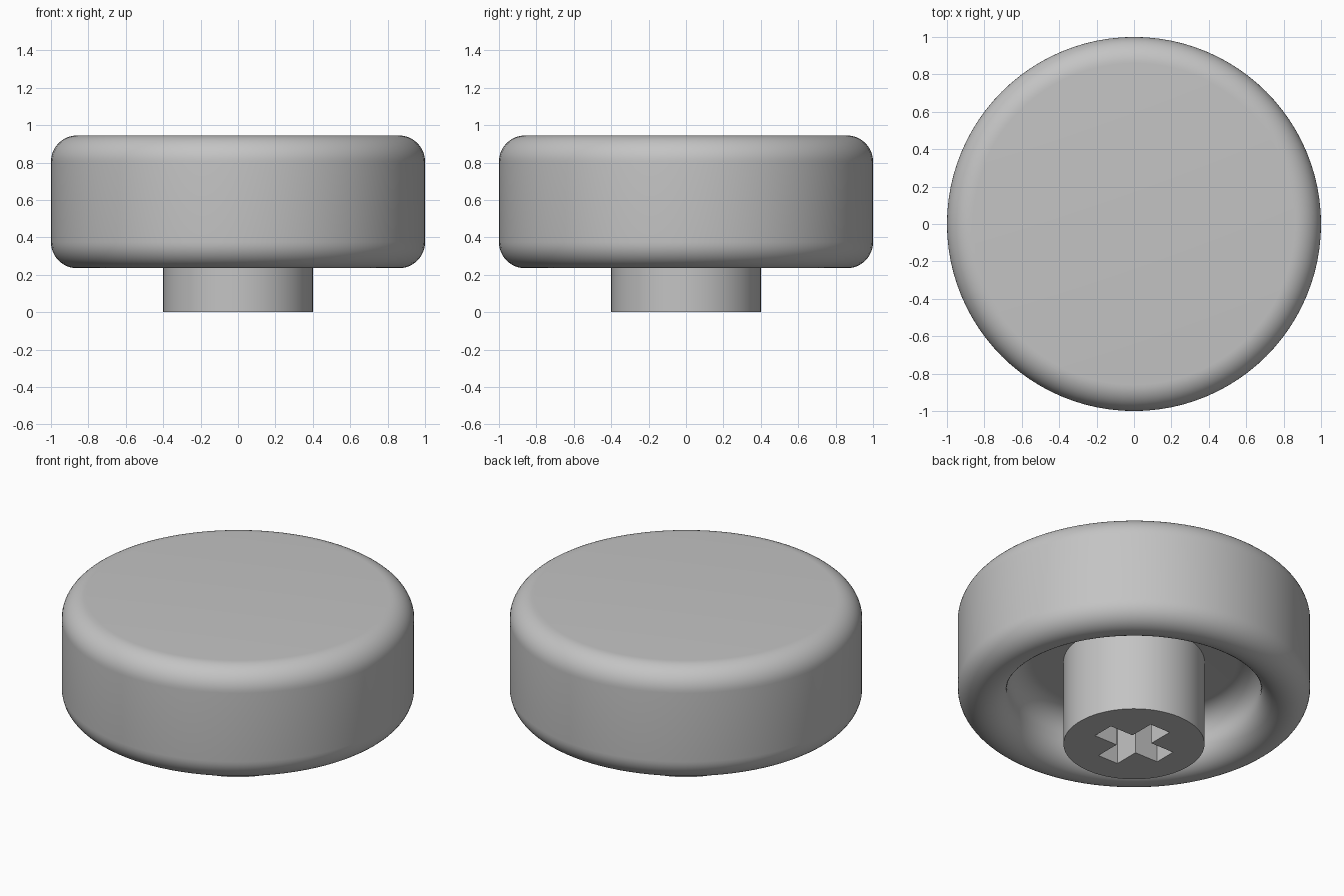
import bpy
import bmesh
from math import sin, cos, pi, radians
from mathutils import Matrix, Vector

if "Cube" in bpy.data.objects:
    bpy.data.objects.remove(bpy.data.objects["Cube"], do_unlink=True)

SEGMENTS = 96
TOP, RIM, CEILING = 0.945, 0.235, 0.54
OUTER, INNER, FILLET = 1.0, 0.72, 0.14
STEM_RADIUS = 0.4
ARM, HALF_WIDTH, SOCKET_DEPTH = 0.23, 0.07, 0.35

grey = bpy.data.materials.new("plain grey")
grey.use_nodes = True
colour = (0.55, 0.55, 0.55, 1)
grey.diffuse_color = colour
grey.node_tree.nodes["Principled BSDF"].inputs["Base Color"].default_value = colour


def make_object(name, bm):
    bmesh.ops.recalc_face_normals(bm, faces=bm.faces)
    mesh = bpy.data.meshes.new(name)
    bm.to_mesh(mesh)
    bm.free()
    mesh.materials.append(grey)
    obj = bpy.data.objects.new(name, mesh)
    bpy.context.collection.objects.link(obj)
    return obj


def select_only(obj):
    bpy.ops.object.select_all(action='DESELECT')
    obj.select_set(True)
    bpy.context.view_layer.objects.active = obj


def arc(r, z, start, end, steps=12):
    """Fillet points about (r, z), angles in degrees."""
    angles = [radians(start + (end - start) * i / steps) for i in range(steps + 1)]
    return [(r + FILLET * cos(a), z + FILLET * sin(a)) for a in angles]


def lathe(name, profile):
    bm = bmesh.new()
    verts = [bm.verts.new((r, 0, z)) for r, z in profile]
    edges = [bm.edges.new(pair) for pair in zip(verts, verts[1:])]
    bmesh.ops.spin(bm, geom=verts + edges, cent=(0, 0, 0), axis=(0, 0, 1),
                   angle=2 * pi, steps=SEGMENTS)
    bmesh.ops.remove_doubles(bm, verts=bm.verts, dist=1e-4)
    return make_object(name, bm)


# Rounded cap with a hollow underside and a fully rounded rim
profile = [(0, TOP)]
profile += arc(OUTER - FILLET, TOP - FILLET, 90, 0)
profile += arc(OUTER - FILLET, RIM + FILLET, 0, -90)
profile += arc(INNER + FILLET, RIM + FILLET, -90, -180)[1:]
profile += arc(INNER - FILLET, CEILING - FILLET, 0, 90)
profile += [(0, CEILING)]
cap = lathe("cap", profile)

# Stem
stem = lathe("stem", [(0, 0), (STEM_RADIUS, 0),
                      (STEM_RADIUS, CEILING + 0.02), (0, CEILING + 0.02)])

# Cross-shaped socket cut into the stem
bm = bmesh.new()
outline = []
for k in range(4):
    turn = Matrix.Rotation(k * pi / 2, 3, 'Z')
    for x, y in ((ARM, -HALF_WIDTH), (ARM, HALF_WIDTH), (HALF_WIDTH, HALF_WIDTH)):
        outline.append(bm.verts.new(turn @ Vector((x, y, -0.1))))
base = bm.faces.new(outline)
extruded = bmesh.ops.extrude_face_region(bm, geom=[base])["geom"]
bmesh.ops.translate(bm, vec=(0, 0, SOCKET_DEPTH + 0.1),
                    verts=[v for v in extruded if isinstance(v, bmesh.types.BMVert)])
if base.is_valid and len(bm.faces) == 13:
    bm.faces.new(outline)
cutter = make_object("socket_cutter", bm)
cutter.hide_render = True

select_only(stem)
cut = stem.modifiers.new("socket", 'BOOLEAN')
cut.operation = 'DIFFERENCE'
cut.solver = 'EXACT'
cut.object = cutter
bpy.ops.object.modifier_apply(modifier=cut.name)
bpy.data.objects.remove(cutter, do_unlink=True)

# Smooth round surfaces, crisp stem and socket edges
for part in (cap, stem):
    select_only(part)
    bpy.ops.object.shade_smooth_by_angle(angle=radians(30))
